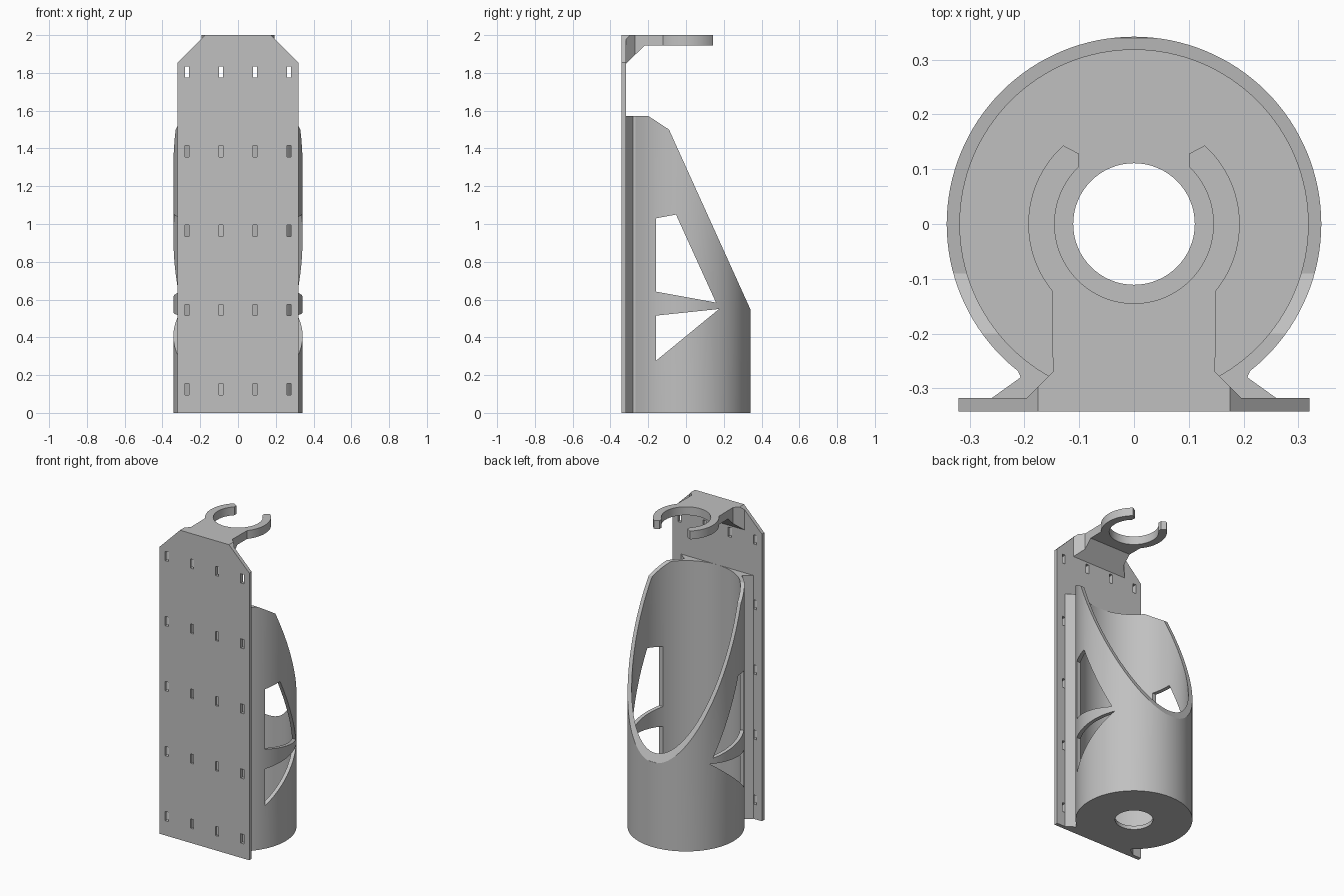
import bpy, bmesh, math
from mathutils import Matrix

if "Cube" in bpy.data.objects:
    bpy.data.objects.remove(bpy.data.objects["Cube"])

grey = bpy.data.materials.new("light_grey")
grey.use_nodes = True
COLOUR = (0.53, 0.53, 0.53, 1)
grey.diffuse_color = COLOUR
grey.node_tree.nodes["Principled BSDF"].inputs["Base Color"].default_value = COLOUR

# Maps a 2D profile plus depth to (x, y, z) along each extrusion axis
AXES = {
    "x": lambda u, v, d: (d, u, v),
    "y": lambda u, v, d: (u, d, v),
    "z": lambda u, v, d: (u, v, d),
}


def prism(name, profile, axis, low, high):
    bm = bmesh.new()
    place = AXES[axis]
    a = [bm.verts.new(place(u, v, low)) for u, v in profile]
    b = [bm.verts.new(place(u, v, high)) for u, v in profile]
    bm.faces.new(a)
    bm.faces.new(b)
    for i in range(len(a)):
        j = (i + 1) % len(a)
        bm.faces.new((a[i], a[j], b[j], b[i]))
    bmesh.ops.recalc_face_normals(bm, faces=bm.faces)
    mesh = bpy.data.meshes.new(name)
    bm.to_mesh(mesh)
    bm.free()
    obj = bpy.data.objects.new(name, mesh)
    bpy.context.collection.objects.link(obj)
    mesh.materials.append(grey)
    return obj


def arc(radius, start, end, steps):
    angles = [math.radians(start + (end - start) * i / steps) for i in range(steps + 1)]
    return [(radius * math.cos(t), radius * math.sin(t)) for t in angles]


def circle(radius, steps):
    return arc(radius, 0, 360, steps)[:-1]


def mirrored(half):
    return half + [(-u, v) for u, v in reversed(half)]


def cut(obj, cutters):
    # Apply each cutter, then discard it
    for cutter in cutters:
        mod = obj.modifiers.new("cut", "BOOLEAN")
        mod.operation = "DIFFERENCE"
        mod.solver = "EXACT"
        mod.object = cutter
        bpy.context.view_layer.objects.active = obj
        bpy.ops.object.modifier_apply(modifier=mod.name)
        bpy.data.objects.remove(cutter)


def smooth(obj):
    bpy.ops.object.select_all(action="DESELECT")
    obj.select_set(True)
    bpy.context.view_layer.objects.active = obj
    bpy.ops.object.shade_smooth_by_angle(angle=math.radians(25))


R, WALL = 0.342, 0.024
INNER = R - WALL
TOP = 1.572

# Back plate with chamfered top corners and a grid of slots
plate = prism("mounting_plate", mirrored([(0.32, 0), (0.32, 1.855), (0.175, 2)]),
              "y", -R, -INNER)
slots = []
for col in range(4):
    for row in range(5):
        x, z = -0.27 + 0.18 * col, 0.125 + 0.42 * row
        slots.append(prism("slot_cutter",
                           [(x - 0.011, z - 0.03), (x + 0.011, z - 0.03),
                            (x + 0.011, z + 0.03), (x - 0.011, z + 0.03)],
                           "y", -0.5, -0.2))
cut(plate, slots)

# Holder tube: hollow, drained floor, sloping mouth, side windows
tube = prism("holder_tube", circle(R, 128), "z", 0, TOP)
cut(tube, [
    prism("bore_cutter", circle(INNER, 128), "z", WALL, 2.2),
    prism("drain_cutter", circle(0.111, 64), "z", -0.2, 0.2),
    prism("mouth_cutter", [(-0.31, 1.642), (-0.2, TOP), (-0.09, 1.5), (0.34, 0.55),
                           (0.6, 0.55), (0.6, 1.8), (-0.31, 1.8)], "x", -1, 1),
    prism("upper_window_cutter", [(-0.159, 0.642), (0.159, 0.584),
                                  (-0.053, 1.05), (-0.159, 1.03)], "x", -1, 1),
    prism("lower_window_cutter", [(-0.159, 0.276), (0.175, 0.55),
                                  (-0.159, 0.515)], "x", -1, 1),
])
smooth(tube)

# Wedge strips joining the tube to the plate
for side, name in ((1, "left_wedge_strip"), (-1, "right_wedge_strip")):
    outline = [(0.26, -INNER), (0.207, -0.28), (0.212, -0.268), (0.2, -0.265),
               (0.1, -0.318), (0.1, -0.325), (0.26, -0.325)]
    prism(name, [(side * u, v) for u, v in outline], "z", 0, TOP)

# Top clip: flared arm, open ring and a sloping underside
half = [(0.196, -0.33), (0.196, -INNER), (0.148, -0.27)]
half += arc(0.193, -39, 48, 32) + [(0.1, 0.128)]
half += arc(0.145, 46.4, -90, 48)[:-1]
outline = half + [(0, -0.145)]
outline += [(-u, v) for u, v in reversed(half)]
clip = prism("ring_clip", outline, "z", 1.8, 2)
cut(clip, [prism("underside_cutter", [(-0.4, 1.77), (-0.217, 1.946), (0.4, 1.946),
                                      (0.4, 1.6), (-0.4, 1.6)], "x", -1, 1)]
    + [prism("corner_cutter", [(s * 0.075, 2.1), (s * 0.375, 1.8), (s * 0.5, 2.1)],
             "y", -0.5, -0.272) for s in (1, -1)])
smooth(clip)
